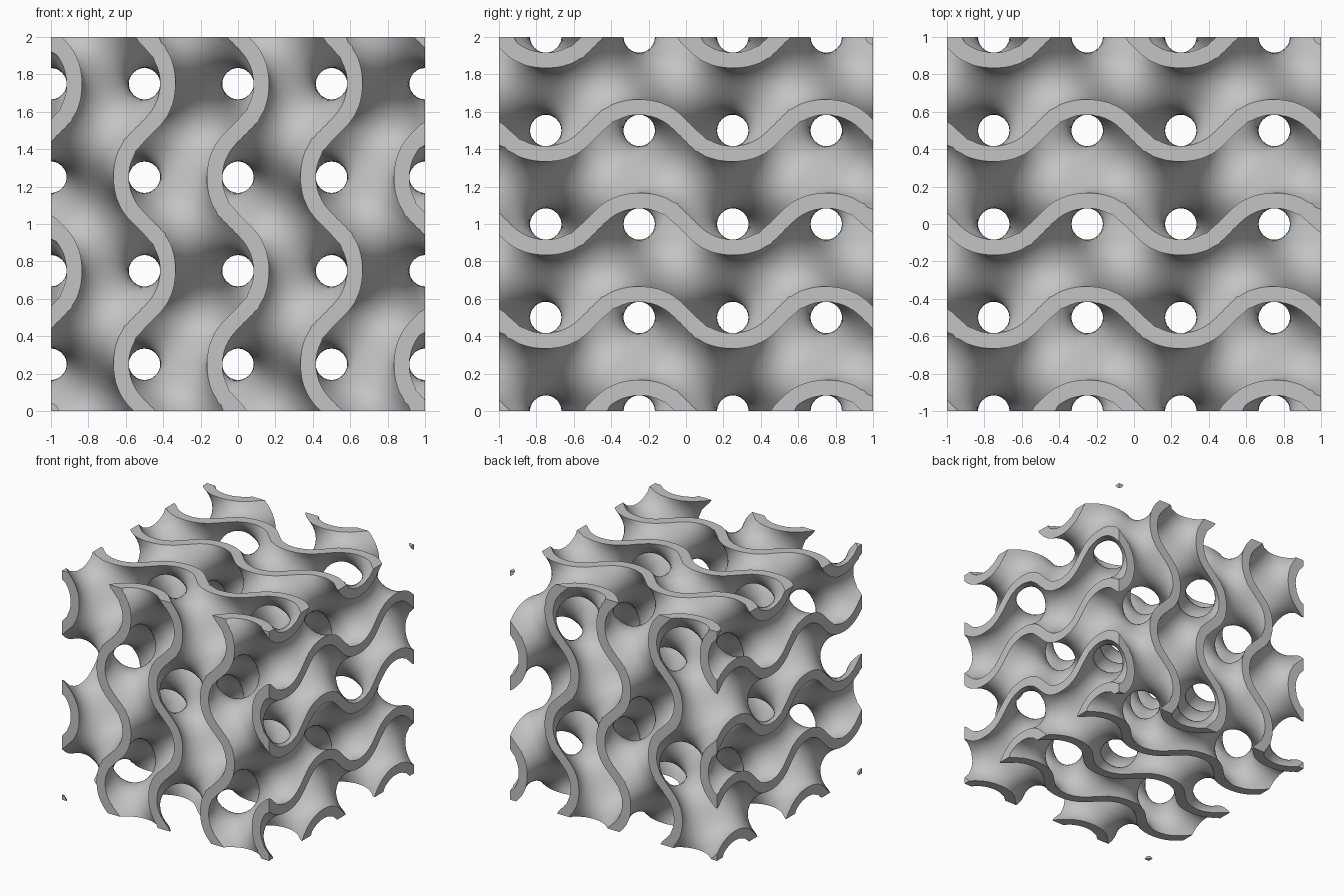
import bpy
from math import sin, cos, pi, radians, copysign
from itertools import product
from mathutils import Vector

N = 64            # sample nodes per side of the block
STEP = 2 / N
WALL = 0.36       # half thickness of the wall, as a field value
K = 2 * pi        # one wave per unit

cube = bpy.data.objects.get("Cube")
if cube:
    bpy.data.objects.remove(cube, do_unlink=True)


def field(p):
    """Periodic minimal-surface field: zero on the middle of the wall."""
    x, y, z = (K * v for v in p)
    return sin(x) * cos(y) + sin(y) * cos(z) + sin(z) * cos(x)


def gradient(p):
    sx, sy, sz = (sin(K * v) for v in p)
    cx, cy, cz = (cos(K * v) for v in p)
    return K * Vector((cx * cy - sz * sx, cy * cz - sx * sy, cz * cx - sy * sz))


def in_block(node):
    return all(1 <= i <= N for i in node)


def settle(cell, start):
    """Pull a point onto the wall surface, staying in any block face it lies on."""
    centre = [-1 + i * STEP for i in cell]
    free = [0 < i < N for i in cell]
    p = Vector([s if f else c for s, f, c in zip(start, free, centre)])
    target = copysign(WALL, field(p))
    for _ in range(4):
        g = Vector([v if f else 0 for v, f in zip(gradient(p), free)])
        if g.length_squared < 0.01:
            break
        p -= g * ((field(p) - target) / g.length_squared)
        for a in range(3):
            p[a] = min(max(p[a], centre[a] - STEP / 2), centre[a] + STEP / 2)
    return p


# Which sample nodes lie inside the wall
coord = [-1 + (i - 0.5) * STEP for i in range(N + 2)]
S = [sin(K * v) for v in coord]
C = [cos(K * v) for v in coord]
solid = {(i, j, k) for i, j, k in product(range(1, N + 1), repeat=3)
         if abs(S[i] * C[j] + S[j] * C[k] + S[k] * C[i]) < WALL}

# One quad wherever the wall starts or stops between neighbouring nodes
cells, faces = {}, []
for node in solid:
    for axis, side in product(range(3), (-1, 1)):
        other = list(node)
        other[axis] += side
        other = tuple(other)
        if other in solid:
            continue
        low = min(node, other)
        b, c = (axis + 1) % 3, (axis + 2) % 3
        middle = Vector([(coord[m] + coord[n]) / 2 for m, n in zip(node, other)])
        on_wall = in_block(other)
        quad = []
        for db, dc in ((0, 0), (1, 0), (1, 1), (0, 1)):
            cell = list(low)
            cell[b] -= db
            cell[c] -= dc
            cell = tuple(cell)
            # index, sum of crossings, count, touches the curved wall
            info = cells.setdefault(cell, [len(cells), Vector(), 0, False])
            info[1] += middle
            info[2] += 1
            info[3] = info[3] or on_wall
            quad.append(info[0])
        faces.append(quad if side > 0 else quad[::-1])

# Curved wall points settle on the surface; cut face points stay on their grid
verts = []
for cell, (_, total, count, on_wall) in cells.items():
    if on_wall:
        p = settle(cell, total / count)
    else:
        p = Vector([-1 + i * STEP for i in cell])
    verts.append(p + Vector((0, 0, 1)))

mesh = bpy.data.meshes.new("gyroid_lattice")
mesh.from_pydata(verts, [], faces)
mesh.validate()
mesh.update()
lattice = bpy.data.objects.new("gyroid_lattice", mesh)
bpy.context.scene.collection.objects.link(lattice)

# Plain grey material
grey = bpy.data.materials.new("light_grey")
grey.use_nodes = True
colour = (0.55, 0.55, 0.55, 1)
grey.diffuse_color = colour
grey.node_tree.nodes["Principled BSDF"].inputs["Base Color"].default_value = colour
mesh.materials.append(grey)

# Smooth walls with crisp cut rims
bpy.ops.object.select_all(action="DESELECT")
lattice.select_set(True)
bpy.context.view_layer.objects.active = lattice
bpy.ops.object.shade_smooth_by_angle(angle=radians(35))
